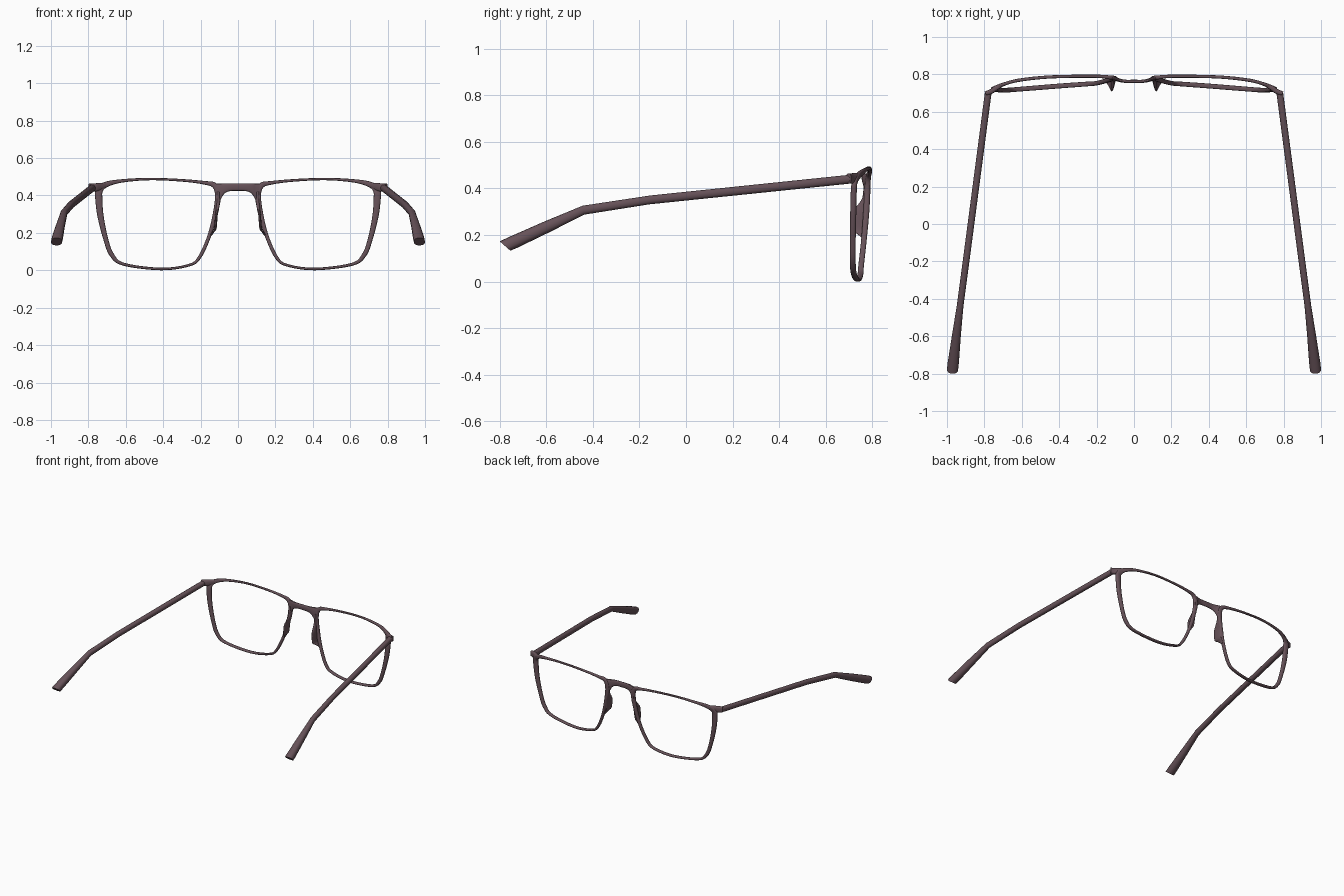
import bpy, bmesh, math
from mathutils import Vector

if "Cube" in bpy.data.objects:
    bpy.data.objects.remove(bpy.data.objects["Cube"])

mat = bpy.data.materials.new("dark_mauve")
mat.diffuse_color = (0.135, 0.085, 0.1, 1)
mat.use_nodes = True
mat.node_tree.nodes["Principled BSDF"].inputs["Base Color"].default_value = mat.diffuse_color


def spline(rows, closed, steps):
    """Catmull-Rom through rows of any length."""
    n, out = len(rows), []
    pick = (lambda i: rows[i % n]) if closed else (lambda i: rows[max(0, min(n - 1, i))])
    for i in range(n if closed else n - 1):
        p = [pick(i + k) for k in (-1, 0, 1, 2)]
        for s in range(steps):
            t = s / steps
            out.append([0.5 * (2 * b + (c - a) * t + (2 * a - 5 * b + 4 * c - d) * t * t
                               + (3 * b - a - 3 * c + d) * t ** 3) for a, b, c, d in zip(*p)])
    if not closed:
        out.append(list(rows[-1]))
    return out


def loft(name, rings, closed=False, mirror=True, sides=16, power=0.75, angle=40):
    """Skin rings given as (centre, half axis A, half axis B)."""
    bm = bmesh.new()
    loops = []
    for c, a, b in rings:
        loop = []
        for k in range(sides):
            t = 2 * math.pi * k / sides
            u, v = math.cos(t), math.sin(t)
            u = math.copysign(abs(u) ** power, u)
            v = math.copysign(abs(v) ** power, v)
            loop.append(bm.verts.new(Vector(c) + Vector(a) * u + Vector(b) * v))
        loops.append(loop)
    for i in range(len(loops) if closed else len(loops) - 1):
        p, q = loops[i], loops[(i + 1) % len(loops)]
        for k in range(sides):
            m = (k + 1) % sides
            bm.faces.new((p[k], p[m], q[m], q[k]))
    if not closed:
        bm.faces.new(loops[0])
        bm.faces.new(loops[-1])
    bmesh.ops.recalc_face_normals(bm, faces=bm.faces)
    me = bpy.data.meshes.new(name)
    bm.to_mesh(me)
    bm.free()
    ob = bpy.data.objects.new(name, me)
    bpy.context.collection.objects.link(ob)
    me.materials.append(mat)
    bpy.ops.object.select_all(action='DESELECT')
    ob.select_set(True)
    bpy.context.view_layer.objects.active = ob
    bpy.ops.object.shade_smooth_by_angle(angle=math.radians(angle))
    if mirror:
        ob.modifiers.new("mirror", 'MIRROR').use_mirror_merge = False
    return ob


# Lens rims: x, y, z, width in the lens plane, depth
rim = spline([
    (.125, .783, .453, .030, .022), (.18, .789, .468, .019, .018),
    (.30, .790, .481, .014, .017), (.47, .785, .488, .013, .017),
    (.62, .768, .478, .018, .018), (.705, .744, .459, .030, .020),
    (.742, .725, .428, .040, .024), (.744, .720, .38, .038, .026),
    (.735, .718, .29, .033, .026), (.708, .716, .17, .026, .025),
    (.675, .716, .083, .024, .025), (.61, .721, .032, .016, .025),
    (.41, .737, .007, .014, .026), (.26, .748, .028, .014, .025),
    (.205, .752, .071, .018, .024), (.155, .764, .18, .020, .024),
    (.122, .774, .30, .026, .026), (.107, .779, .40, .032, .026)], True, 6)
rings = []
for i, (x, y, z, w, d) in enumerate(rim):
    p, q = rim[i - 1], rim[(i + 1) % len(rim)]
    n = Vector((q[2] - p[2], 0, p[0] - q[0])).normalized()
    rings.append(((x, y, z), n * w / 2, (0, d / 2, 0)))
loft("lens_rim", rings, closed=True)

# Bridge arch: x, y, bottom z, top z, depth
half = [(0, .763, .425, .465, .017), (.045, .763, .423, .465, .017),
        (.075, .768, .408, .465, .019), (.095, .775, .375, .465, .022),
        (.118, .781, .37, .465, .022)]
arch = spline([(-r[0],) + r[1:] for r in half[:0:-1]] + half, False, 5)
loft("bridge", [((x, y, (b + t) / 2), (0, 0, (t - b) / 2), (0, d / 2, 0))
                for x, y, b, t, d in arch], mirror=False)

# Nose pads: x, z, back y, front y, thickness
pad = spline([(.106, .42, .762, .789, .016), (.106, .36, .757, .789, .018),
              (.111, .32, .730, .788, .016), (.116, .29, .711, .786, .014),
              (.121, .225, .711, .779, .014), (.133, .205, .735, .775, .014),
              (.146, .185, .757, .772, .012)], False, 4)
loft("nose_pad", [((x, (a + b) / 2, z), (0, (b - a) / 2, 0), (t / 2, 0, 0))
                  for x, z, a, b, t in pad], power=0.9)

# End pieces joining rims to temples: x, y, z, height, depth
end = spline([(.70, .747, .458, .020, .016), (.735, .728, .448, .038, .022),
              (.765, .708, .443, .044, .024), (.794, .698, .443, .042, .020)], False, 4)
loft("end_piece", [((x, y, z), (0, 0, h / 2), (d * .25, d / 2, 0))
                   for x, y, z, h, d in end], power=0.6)

# Temples with bent, widening tips: x, y, z, half-height vector (y, z), half width
temple = [(.779, .705, .440, 0, .019, .018), (.892, -.155, .351, .002, .019, .018),
          (.930, -.44, .307, -.004, .019, .018), (.950, -.60, .234, -.011, .023, .024),
          (.966, -.74, .1695, -.018, .023, .030), (.970, -.777, .153, -.023, .020, .030)]
loft("temple", [((x, y, z), (0, ay, az), (w, 0, 0))
                for x, y, z, ay, az, w in temple], power=0.85)
